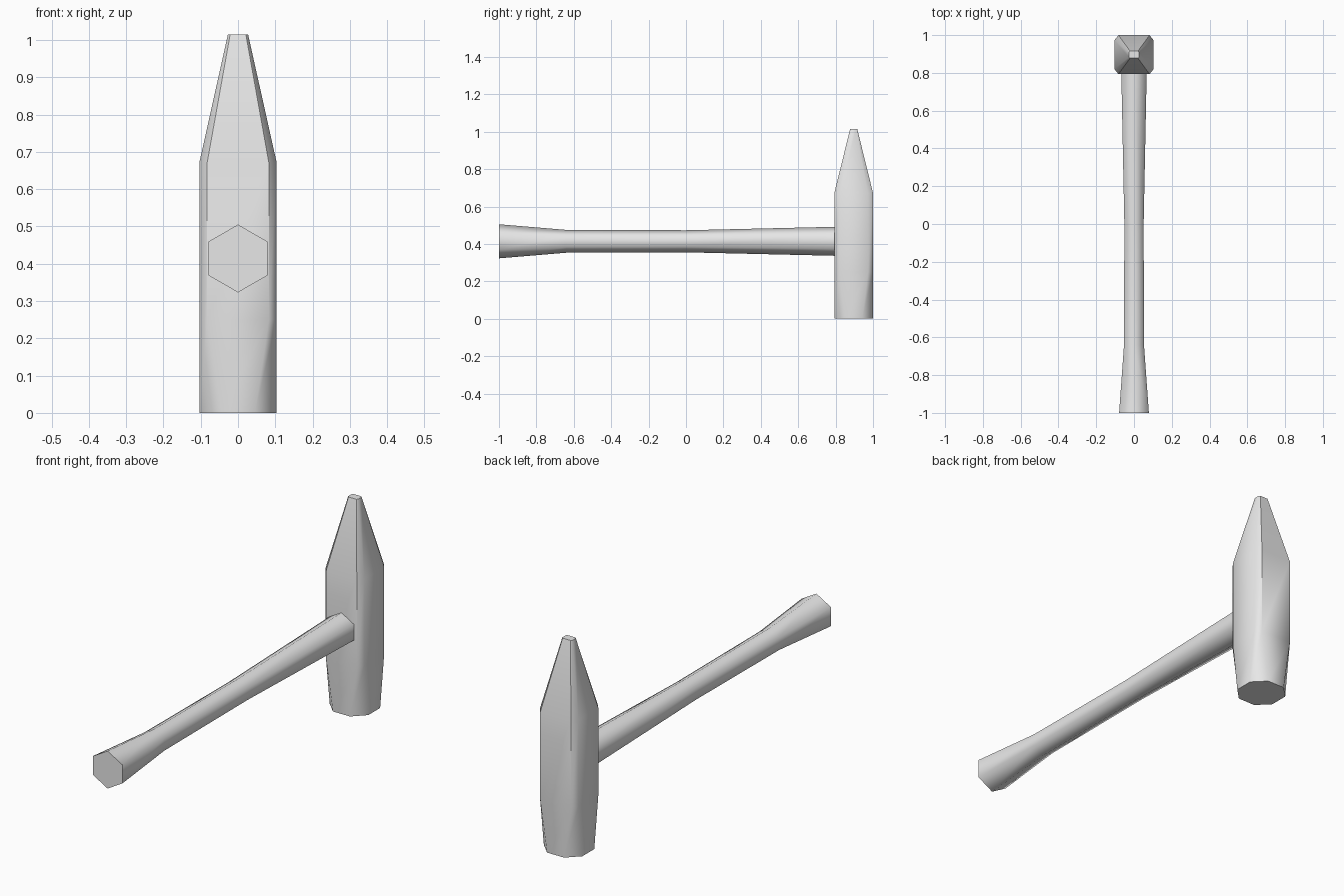
import bpy, bmesh, math
from mathutils import Vector

default = bpy.data.objects.get("Cube")
if default:
    bpy.data.objects.remove(default)

grey = bpy.data.materials.new("light_grey")
grey.use_nodes = True
grey.diffuse_color = (0.8, 0.8, 0.8, 1)
grey.node_tree.nodes["Principled BSDF"].inputs["Base Color"].default_value = (0.8, 0.8, 0.8, 1)


def loft(name, rings, smooth_angle):
    """Skin a stack of rings, close both ends, and keep the end caps crisp."""
    bm = bmesh.new()
    loops = [[bm.verts.new(p) for p in ring] for ring in rings]
    n = len(loops[0])
    for a, b in zip(loops, loops[1:]):
        for i in range(n):
            j = (i + 1) % n
            bm.faces.new((a[i], a[j], b[j], b[i]))
    caps = [bm.faces.new(loops[0]), bm.faces.new(loops[-1])]
    bmesh.ops.recalc_face_normals(bm, faces=bm.faces)
    mesh = bpy.data.meshes.new(name)
    bm.to_mesh(mesh)
    bm.free()
    mesh.materials.append(grey)
    obj = bpy.data.objects.new(name, mesh)
    bpy.context.collection.objects.link(obj)
    bpy.ops.object.select_all(action='DESELECT')
    obj.select_set(True)
    bpy.context.view_layer.objects.active = obj
    bpy.ops.object.shade_smooth_by_angle(angle=math.radians(smooth_angle))
    return obj


def chamfered_rect(z, hx, hy, cx, cy, yc=0.8965):
    """Rectangle with cut corners; cx and cy are the cut lengths."""
    corner = [(hx, hy - cy), (hx - cx, hy)]
    pts = corner + [(-x, y) for x, y in reversed(corner)]
    pts += [(-x, -y) for x, y in pts]
    return [Vector((x, y + yc, z)) for x, y in pts]


def hexagon(y, r, zc=0.414):
    angles = [math.radians(90 + 60 * i) for i in range(6)]
    return [Vector((r * math.cos(a), y, zc + r * math.sin(a))) for a in angles]


# Head: octagonal striking face, chamfered body, tapered point
loft("hammer_head", [
    chamfered_rect(0.0, 0.1035, 0.1035, 0.058, 0.058),
    chamfered_rect(0.25, 0.1035, 0.1035, 0.021, 0.027),
    chamfered_rect(0.672, 0.1035, 0.1035, 0.021, 0.027),
    chamfered_rect(1.015, 0.027, 0.019, 0.006, 0.006),
], 48)

# Handle: six-sided, flared at the grip end and towards the head
loft("handle", [
    hexagon(-1.0, 0.091),
    hexagon(-0.64, 0.061),
    hexagon(0.0, 0.059),
    hexagon(0.82, 0.078),
], 65)
